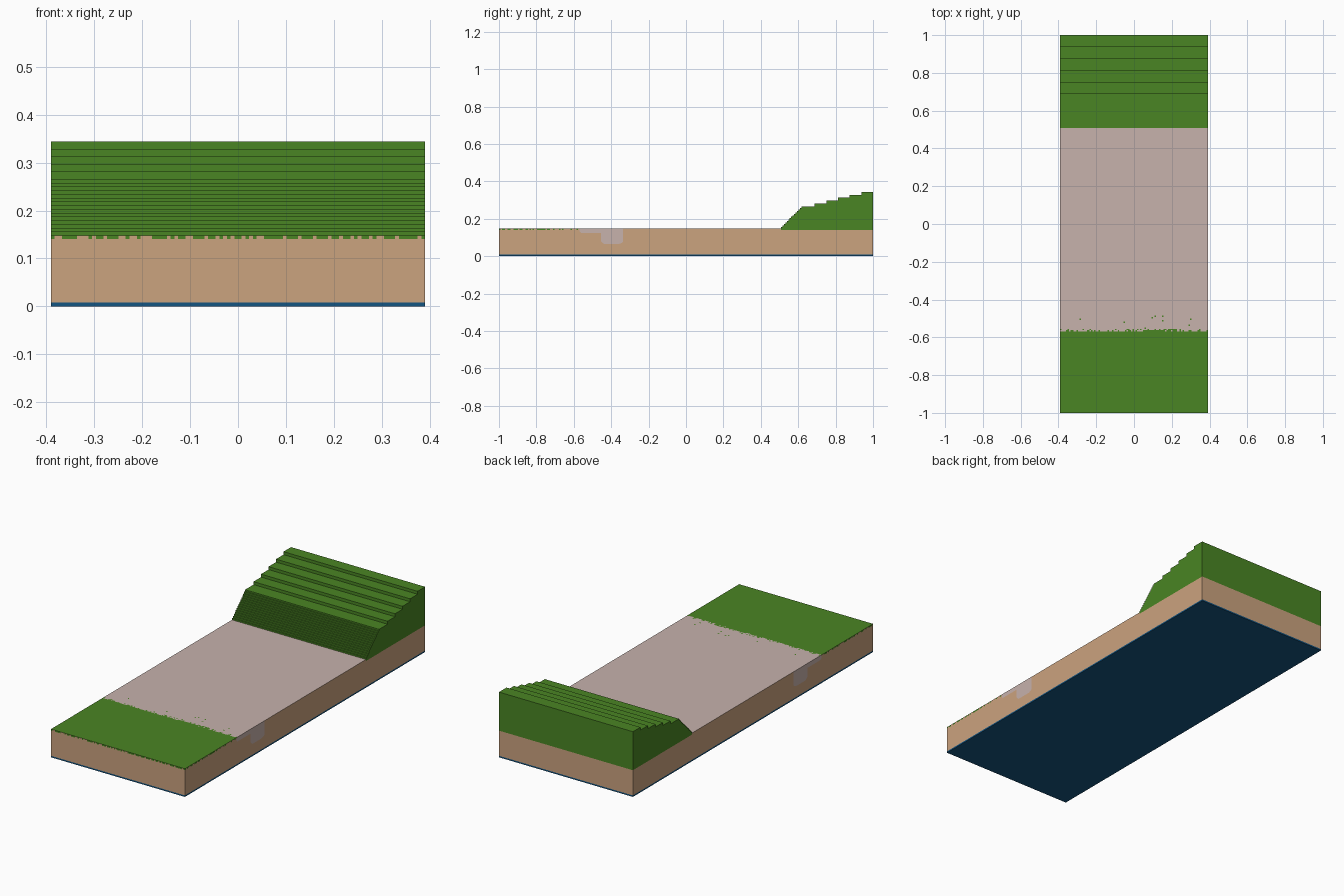
import bpy, bmesh, random

if "Cube" in bpy.data.objects:
    bpy.data.objects.remove(bpy.data.objects["Cube"])

random.seed(4)
V = 2 / 256            # size of one cube cell
W = 50 * V             # half width
SOIL_TOP, GROUND = 18 * V, 19 * V


def material(name, rgb):
    m = bpy.data.materials.new(name)
    m.diffuse_color = (*rgb, 1)
    m.use_nodes = True
    m.node_tree.nodes["Principled BSDF"].inputs["Base Color"].default_value = m.diffuse_color
    return m


GRASS = material("grass green", (0.068, 0.235, 0.017))
SOIL = material("soil tan", (0.597, 0.366, 0.212))
STONE = material("stone pink grey", (0.571, 0.445, 0.413))
BASE = material("base blue", (0.007, 0.09, 0.22))


def finish(name, bm, mats):
    bmesh.ops.recalc_face_normals(bm, faces=bm.faces)
    me = bpy.data.meshes.new(name)
    bm.to_mesh(me)
    bm.free()
    for m in mats:
        me.materials.append(m)
    ob = bpy.data.objects.new(name, me)
    bpy.context.collection.objects.link(ob)
    return ob


def prism(name, profile, mat):
    """Extrude a (y, z) profile across the full width."""
    bm = bmesh.new()
    f = bm.faces.new([bm.verts.new((-W, y, z)) for y, z in profile])
    ext = bmesh.ops.extrude_face_region(bm, geom=[f])
    bmesh.ops.translate(bm, vec=(2 * W, 0, 0),
                        verts=[v for v in ext["geom"] if isinstance(v, bmesh.types.BMVert)])
    return finish(name, bm, [mat])


# Base plate
prism("base_plate", [(-1, 0), (1, 0), (1, V), (-1, V)], BASE)

# Soil with a stone-filled drainage trench running across it
DITCH0, DITCH1 = -73 * V, -43 * V
trench = [(DITCH0, SOIL_TOP), (DITCH0, 17 * V), (DITCH0 + V, 16 * V), (-58 * V, 16 * V),
          (-58 * V, 10 * V), (-57 * V, 9 * V), (-56 * V, 8.3 * V),
          (-46 * V, 8.3 * V), (-44 * V, 9 * V), (DITCH1, 10 * V), (DITCH1, SOIL_TOP)]
prism("trench_stone", trench, STONE)
prism("soil", [(-1, V), (-1, SOIL_TOP)] + trench +
      [(1, SOIL_TOP), (1, V)], SOIL)

# Stepped bank: fine steps, then six broad terraces
y, h = 65, 19
bank = [(y * V, SOIL_TOP), (y * V, h * V)]
for _ in range(15):
    h += 1
    bank += [(y * V, h * V), ((y + 1) * V, h * V)]
    y += 1
bank[-1] = (88 * V, h * V)
for k in range(5):
    h += 2
    bank += [((88 + 8 * k) * V, h * V), ((96 + 8 * k) * V, h * V)]
bank.append((1, SOIL_TOP))
prism("grass_bank", bank, GRASS)

# Ground layer: lawn and paving on a cell grid, with a ragged border
rows = [j * V for j in range(-128, -59)] + [DITCH1, 65 * V]
xs = [-W + i * V for i in range(101)]
bm = bmesh.new()
top = [[bm.verts.new((x, yy, GROUND)) for x in xs] for yy in rows]
tops = {}
for j in range(len(rows) - 1):
    for i in range(100):
        f = bm.faces.new((top[j][i], top[j][i + 1], top[j + 1][i + 1], top[j + 1][i]))
        mid = (rows[j] + rows[j + 1]) / 2
        past = (mid - DITCH0) / V
        # chance of grass falls off past the border
        chance = 1 if past < 0 else 0.4 if past < 1 else 0.14 if past < 2 else 0.008 if past < 12 else 0
        clump = 2.2 if 55 < i < 80 else 1
        f.material_index = 0 if random.random() < chance * clump else 2
border = [e for e in bm.edges if e.is_boundary]
ext = bmesh.ops.extrude_edge_only(bm, edges=border)["geom"]
bmesh.ops.translate(bm, vec=(0, 0, -V), verts=[g for g in ext if isinstance(g, bmesh.types.BMVert)])
# Rim: patchy grass beside the lawn, stone at the trench, soil elsewhere
for f in [g for g in ext if isinstance(g, bmesh.types.BMFace)]:
    yy = f.calc_center_median().y
    if yy < DITCH0:
        f.material_index = 0 if random.random() < 0.55 else 1
    else:
        f.material_index = 2 if yy < DITCH1 else 1
finish("lawn_and_paving", bm, [GRASS, SOIL, STONE])
